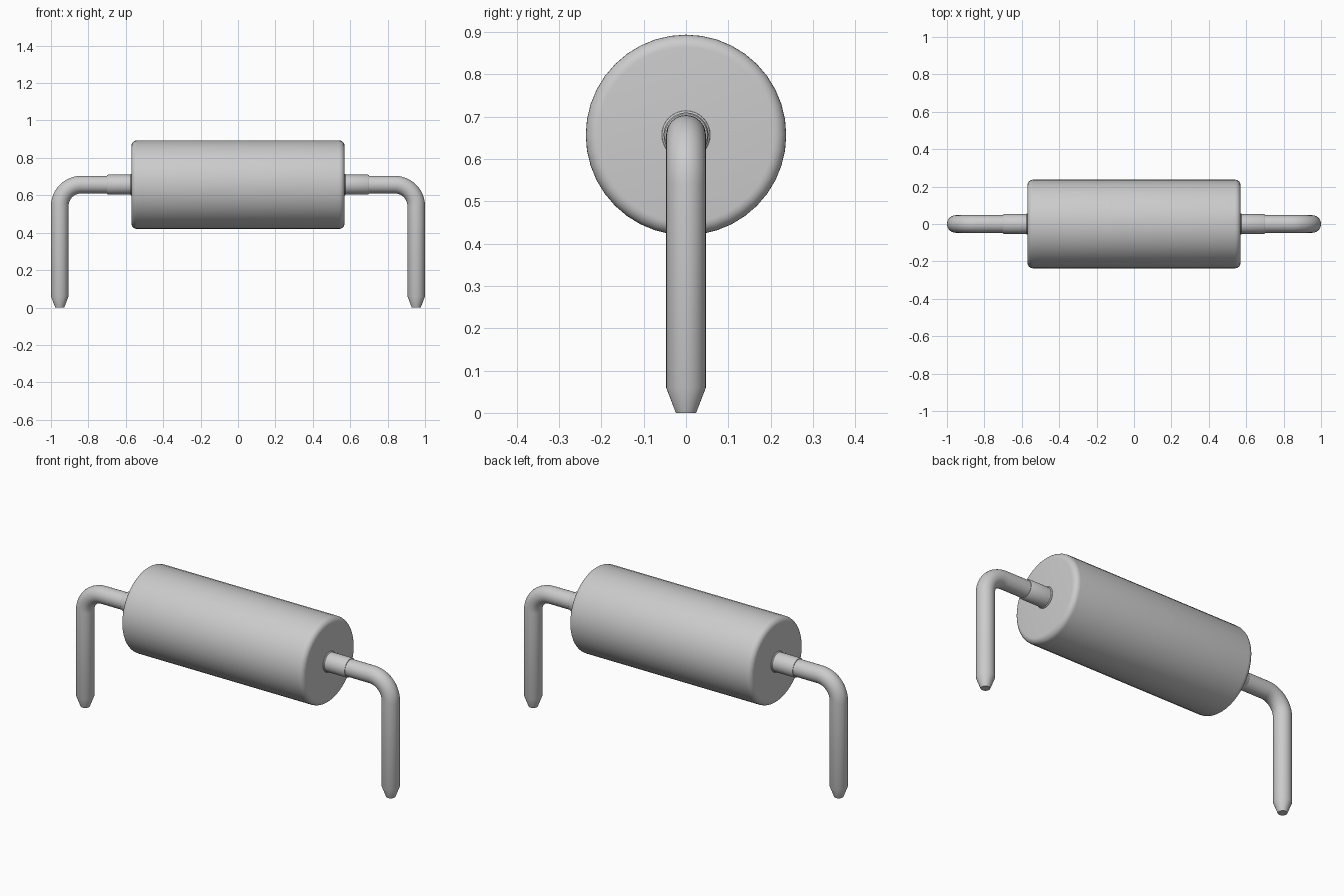
import bpy, bmesh, math
from mathutils import Vector

if "Cube" in bpy.data.objects:
    bpy.data.objects.remove(bpy.data.objects["Cube"])

AXIS_Z = 0.657
grey = bpy.data.materials.new("light grey")
grey.diffuse_color = (0.6, 0.6, 0.6, 1)
grey.use_nodes = True
grey.node_tree.nodes["Principled BSDF"].inputs["Base Color"].default_value = grey.diffuse_color


def sweep(name, rings, sides):
    """Skin circles given as (centre x, centre z, direction angle in xz, radius)."""
    bm = bmesh.new()
    loops = []
    for x, z, a, r in rings:
        side = Vector((-math.sin(a), 0, math.cos(a)))
        loops.append([bm.verts.new(Vector((x, 0, z))
                      + side * (r * math.cos(2 * math.pi * i / sides))
                      + Vector((0, r * math.sin(2 * math.pi * i / sides), 0)))
                      for i in range(sides)])
    for p, q in zip(loops, loops[1:]):
        for i in range(sides):
            j = (i + 1) % sides
            bm.faces.new((p[i], p[j], q[j], q[i]))
    bm.faces.new(loops[0])
    bm.faces.new(loops[-1])
    bmesh.ops.recalc_face_normals(bm, faces=bm.faces)
    mesh = bpy.data.meshes.new(name)
    bm.to_mesh(mesh)
    bm.free()
    mesh.materials.append(grey)
    ob = bpy.data.objects.new(name, mesh)
    bpy.context.collection.objects.link(ob)
    bpy.ops.object.select_all(action='DESELECT')
    ob.select_set(True)
    bpy.context.view_layer.objects.active = ob
    bpy.ops.object.shade_smooth_by_angle(angle=math.radians(35))
    return ob


# Body: cylinder with rounded rims
L, R, F = 0.57, 0.237, 0.03
half = [(L - F + F * math.sin(t), R - F + F * math.cos(t))
        for t in [math.pi / 2 * k / 6 for k in range(7)]]
profile = [(-x, r) for x, r in reversed(half)] + half
sweep("body", [(x, AXIS_Z, 0, r) for x, r in profile], 40)

W, BEND, LEG_X = 0.047, 0.115, 0.953
for s, label in ((1, "right"), (-1, "left")):
    # Collar: small flare at the body, then a short sleeve round the wire
    collar = [(0.56, 0.059), (0.572, 0.057), (0.576, 0.053),
              (0.695, 0.053), (0.70, 0.050)]
    sweep(label + "_collar",
          [(s * x, AXIS_Z, 0 if s > 0 else math.pi, r) for x, r in collar], 32)

    # Wire: straight run, quarter bend, leg and tapered tip
    path = [(0.56, AXIS_Z, 0, W)]
    for k in range(13):
        t = math.pi / 2 * k / 12
        path.append((LEG_X - BEND + BEND * math.sin(t),
                     AXIS_Z - BEND + BEND * math.cos(t), -t, W))
    path += [(LEG_X, 0.06, -math.pi / 2, W), (LEG_X, 0, -math.pi / 2, 0.024)]
    sweep(label + "_wire",
          [(s * x, z, a if s > 0 else math.pi - a, r) for x, z, a, r in path], 32)
